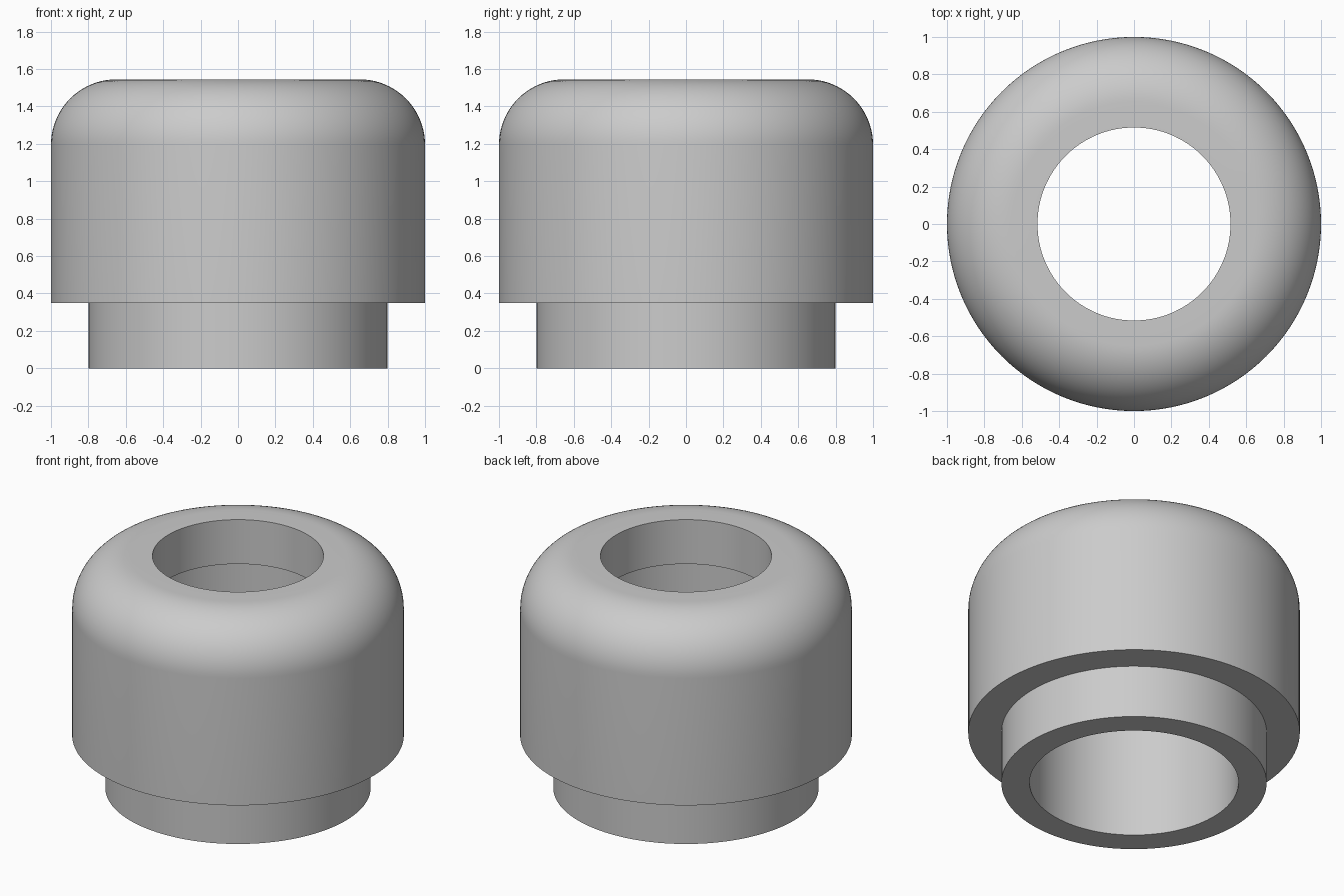
import bpy
import bmesh
import math
from mathutils import Matrix

cube = bpy.data.objects.get("Cube")
if cube:
    bpy.data.objects.remove(cube, do_unlink=True)

SEGMENTS = 128
HEIGHT, STEP = 1.545, 0.35
OUTER, SPIGOT = 1.0, 0.8
BORE, MOUTH = 0.63, 0.516
LIP = 1.25
FILLET = 0.35

# Single grey finish
grey = bpy.data.materials.new("plain_grey")
grey.use_nodes = True
colour = (0.6, 0.6, 0.6, 1)
grey.diffuse_color = colour
grey.node_tree.nodes["Principled BSDF"].inputs["Base Color"].default_value = colour


def lathe(name, profile):
    """Revolve a closed (radius, height) profile around z."""
    bm = bmesh.new()
    rings = []
    for r, z in profile:
        rings.append([bm.verts.new(Matrix.Rotation(math.tau * i / SEGMENTS, 3, "Z") @ bm_point)
                      for i, bm_point in enumerate([Matrix.Translation((r, 0, z)).translation] * SEGMENTS)])
    for a, b in zip(rings, rings[1:] + rings[:1]):
        for i in range(SEGMENTS):
            j = (i + 1) % SEGMENTS
            bm.faces.new((a[i], a[j], b[j], b[i]))
    bmesh.ops.recalc_face_normals(bm, faces=bm.faces)
    mesh = bpy.data.meshes.new(name)
    bm.to_mesh(mesh)
    bm.free()
    mesh.materials.append(grey)
    obj = bpy.data.objects.new(name, mesh)
    bpy.context.collection.objects.link(obj)
    return obj


# Rounded shoulder between the side wall and the flat top
shoulder = [(OUTER - FILLET + FILLET * math.cos(t), HEIGHT - FILLET + FILLET * math.sin(t))
            for t in (math.pi / 2 * k / 20 for k in range(21))]

# Stepped hollow body: spigot, wide wall, shoulder, mouth, inner lip, bore
body = lathe("hollow_cap", [(BORE, 0), (SPIGOT, 0), (SPIGOT, STEP), (OUTER, STEP)]
             + shoulder + [(MOUTH, HEIGHT), (MOUTH, LIP), (BORE, LIP)])

bpy.ops.object.select_all(action="DESELECT")
body.select_set(True)
bpy.context.view_layer.objects.active = body
bpy.ops.object.shade_smooth_by_angle(angle=math.radians(30))
